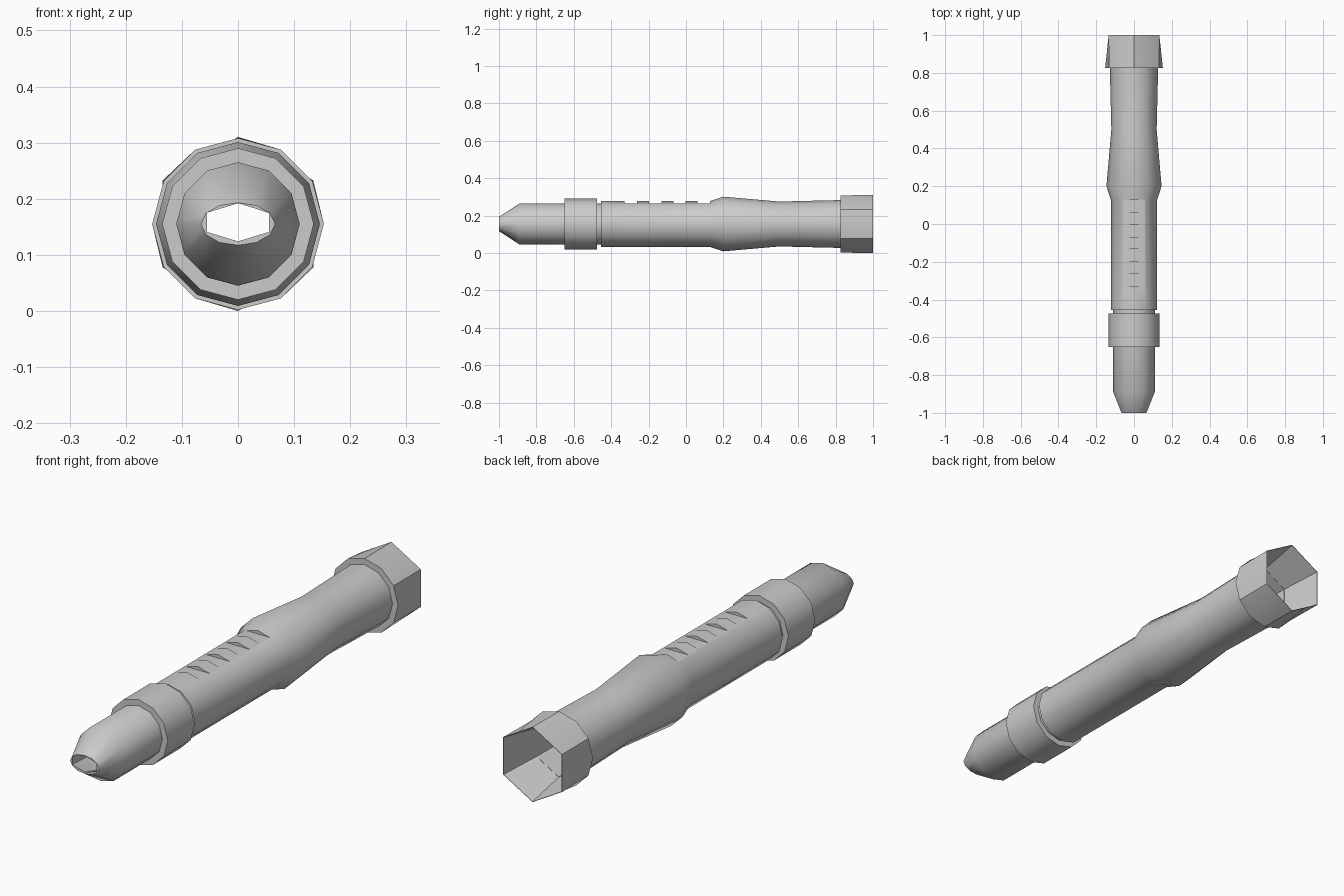
import bpy, bmesh, math

if "Cube" in bpy.data.objects:
    bpy.data.objects.remove(bpy.data.objects["Cube"])

ZC = 0.155   # height of the long axis
SIDES = 12
C30 = math.cos(math.radians(30))


def ring(y, rx, rz=None, hexa=False, dz=0.0):
    """Twelve points round the axis; hexa pulls every second one onto a hexagon edge."""
    rz = rx if rz is None else rz
    pts = []
    for i in range(SIDES):
        a = math.radians(90 + 30 * i)
        k = C30 if hexa and i % 2 else 1.0
        pts.append((k * rx * math.cos(a), y, ZC + dz + k * rz * math.sin(a)))
    return pts


def smooth(obj):
    bpy.ops.object.select_all(action='DESELECT')
    obj.select_set(True)
    bpy.context.view_layer.objects.active = obj
    bpy.ops.object.shade_smooth_by_angle(angle=math.radians(40))


def tube(name, rings):
    """Closed hollow loft: outer rings forward, bore rings back to the start."""
    bm = bmesh.new()
    loops = [[bm.verts.new(p) for p in r] for r in rings]
    for a, b in zip(loops, loops[1:] + loops[:1]):
        for i in range(SIDES):
            j = (i + 1) % SIDES
            bm.faces.new((a[i], a[j], b[j], b[i]))
    bmesh.ops.recalc_face_normals(bm, faces=bm.faces)
    mesh = bpy.data.meshes.new(name)
    bm.to_mesh(mesh)
    bm.free()
    obj = bpy.data.objects.new(name, mesh)
    bpy.context.collection.objects.link(obj)
    return obj


# Mouthpiece flattening to an oval tip with a hexagonal hole
smooth(tube("mouthpiece", [
    ring(-1.0, 0.066, 0.038), ring(-0.89, 0.11), ring(-0.44, 0.11),
    ring(-0.44, 0.09, hexa=True), ring(-0.89, 0.08, 0.06, hexa=True),
    ring(-1.0, 0.064, 0.034, hexa=True, dz=0.003)]))

# Collar between mouthpiece and body
smooth(tube("collar", [
    ring(-0.65, 0.135), ring(-0.475, 0.135),
    ring(-0.475, 0.105), ring(-0.65, 0.105)]))

# Main body with a swelling and a waist
body = tube("body", [
    ring(-0.455, 0.123), ring(0.13, 0.123), ring(0.20, 0.146),
    ring(0.50, 0.12), ring(0.83, 0.128),
    ring(0.83, 0.116, hexa=True), ring(0.45, 0.095, hexa=True),
    ring(-0.455, 0.09, hexa=True)])

# Four finger slots cut into the top of the body
bm = bmesh.new()
for k in range(4):
    box = bmesh.ops.create_cube(bm, size=1.0)["verts"]
    bmesh.ops.scale(bm, vec=(0.122, 0.066, 0.1), verts=box)
    bmesh.ops.translate(bm, vec=(0, -0.295 + 0.13 * k, 0.3135), verts=box)
mesh = bpy.data.meshes.new("slot_cutter")
bm.to_mesh(mesh)
bm.free()
cutter = bpy.data.objects.new("slot_cutter", mesh)
cutter.hide_render = True
bpy.context.collection.objects.link(cutter)
mod = body.modifiers.new("slots", 'BOOLEAN')
mod.object = cutter
mod.operation = 'DIFFERENCE'
mod.solver = 'EXACT'
bpy.context.view_layer.objects.active = body
bpy.ops.object.modifier_apply(modifier=mod.name)
bpy.data.objects.remove(cutter)
smooth(body)

# End cap turning from twelve sides to a hexagonal flared mouth
smooth(tube("end_cap", [
    ring(0.825, 0.153), ring(1.0, 0.155, hexa=True),
    ring(1.0, 0.153, hexa=True), ring(0.825, 0.116, hexa=True)]))
